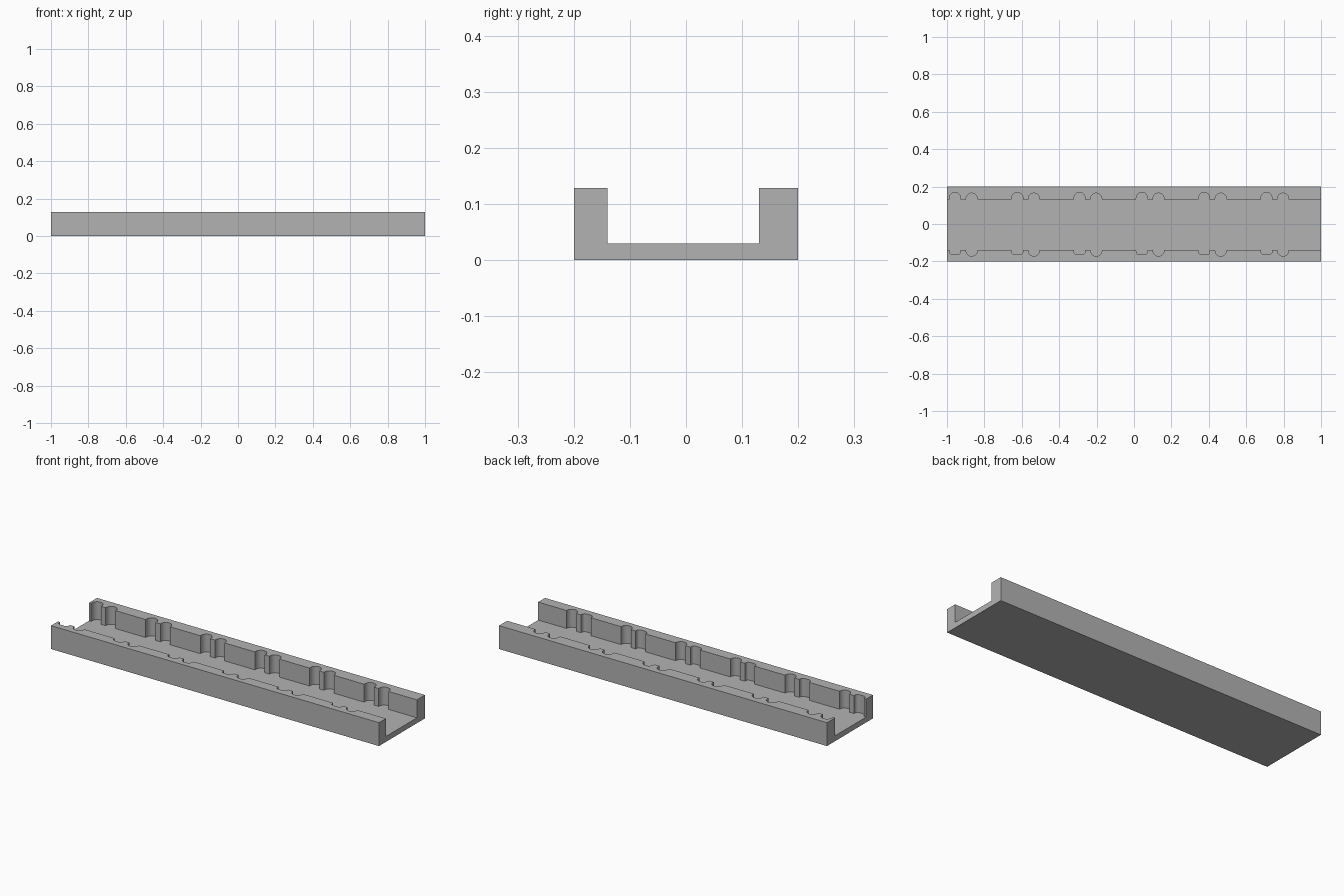
import bpy, bmesh, math

cube = bpy.data.objects.get("Cube")
if cube:
    bpy.data.objects.remove(cube)

HALF_L, HALF_W = 1.0, 0.2
FLOOR, TOP = 0.03, 0.129
PITCH, COUNT = 0.333, 6
FIRST, GAP = -0.957, 0.089
RADIUS = 0.03
STEPS = 14


def groove(x, wall, depth, side, square):
    """Points of one upright groove, left to right: straight flanks, round end."""
    rise = RADIUS * (0.7 if square else 1.0)
    shoulder = side * (depth - rise)
    power = 0.65 if square else 1.0
    pts = [(x - RADIUS, wall)]
    for i in range(STEPS + 1):
        a = math.pi * (1 - i / STEPS)
        c, s = math.cos(a), max(math.sin(a), 0.0)
        pts.append((x + RADIUS * math.copysign(abs(c) ** power, c),
                    shoulder + side * rise * s ** power))
    return pts + [(x + RADIUS, wall)]


def inner_line(wall, side, depths, squares):
    """Inner edge of a wall with its pairs of grooves."""
    pts = [(-HALF_L, wall)]
    for k in range(COUNT):
        for j in range(2):
            x = FIRST + k * PITCH + j * GAP
            pts += groove(x, wall, depths[j], side, squares[j])
    return pts + [(HALF_L, wall)]


bm = bmesh.new()


def row(points, z):
    return [bm.verts.new((x, y, z)) for x, y in points]


# Shared outer corners
bottom = {s: row([(-HALF_L, s * HALF_W), (HALF_L, s * HALF_W)], 0) for s in (-1, 1)}
rim = {s: row([(-HALF_L, s * HALF_W), (HALF_L, s * HALF_W)], TOP) for s in (-1, 1)}
lines = {
    -1: inner_line(-0.14, -1, (0.164, 0.172), (True, False)),
    1: inner_line(0.13, 1, (0.169, 0.165), (False, False)),
}
low = {s: row(lines[s], FLOOR) for s in lines}
high = {s: row(lines[s], TOP) for s in lines}

# Walls: grooved inside, flat top, plain outside
for s in (-1, 1):
    for i in range(len(low[s]) - 1):
        bm.faces.new((low[s][i], low[s][i + 1], high[s][i + 1], high[s][i]))
    bm.faces.new(high[s] + rim[s][::-1])
    bm.faces.new(bottom[s] + rim[s][::-1])

# Floor, underside and U-shaped ends
bm.faces.new(low[-1] + low[1][::-1])
bm.faces.new(bottom[-1] + bottom[1][::-1])
for e in (0, -1):
    bm.faces.new((bottom[-1][e], bottom[1][e], rim[1][e], high[1][e],
                  low[1][e], low[-1][e], high[-1][e], rim[-1][e]))

bmesh.ops.remove_doubles(bm, verts=bm.verts, dist=1e-5)
bmesh.ops.recalc_face_normals(bm, faces=bm.faces)

mesh = bpy.data.meshes.new("grooved_channel")
bm.to_mesh(mesh)
bm.free()
channel = bpy.data.objects.new("grooved_channel", mesh)
bpy.context.collection.objects.link(channel)

# Plain grey
grey = bpy.data.materials.new("plain grey")
grey.use_nodes = True
colour = (0.45, 0.45, 0.45, 1)
grey.diffuse_color = colour
grey.node_tree.nodes["Principled BSDF"].inputs["Base Color"].default_value = colour
mesh.materials.append(grey)

bpy.context.view_layer.objects.active = channel
channel.select_set(True)
bpy.ops.object.shade_smooth_by_angle(angle=math.radians(35))
